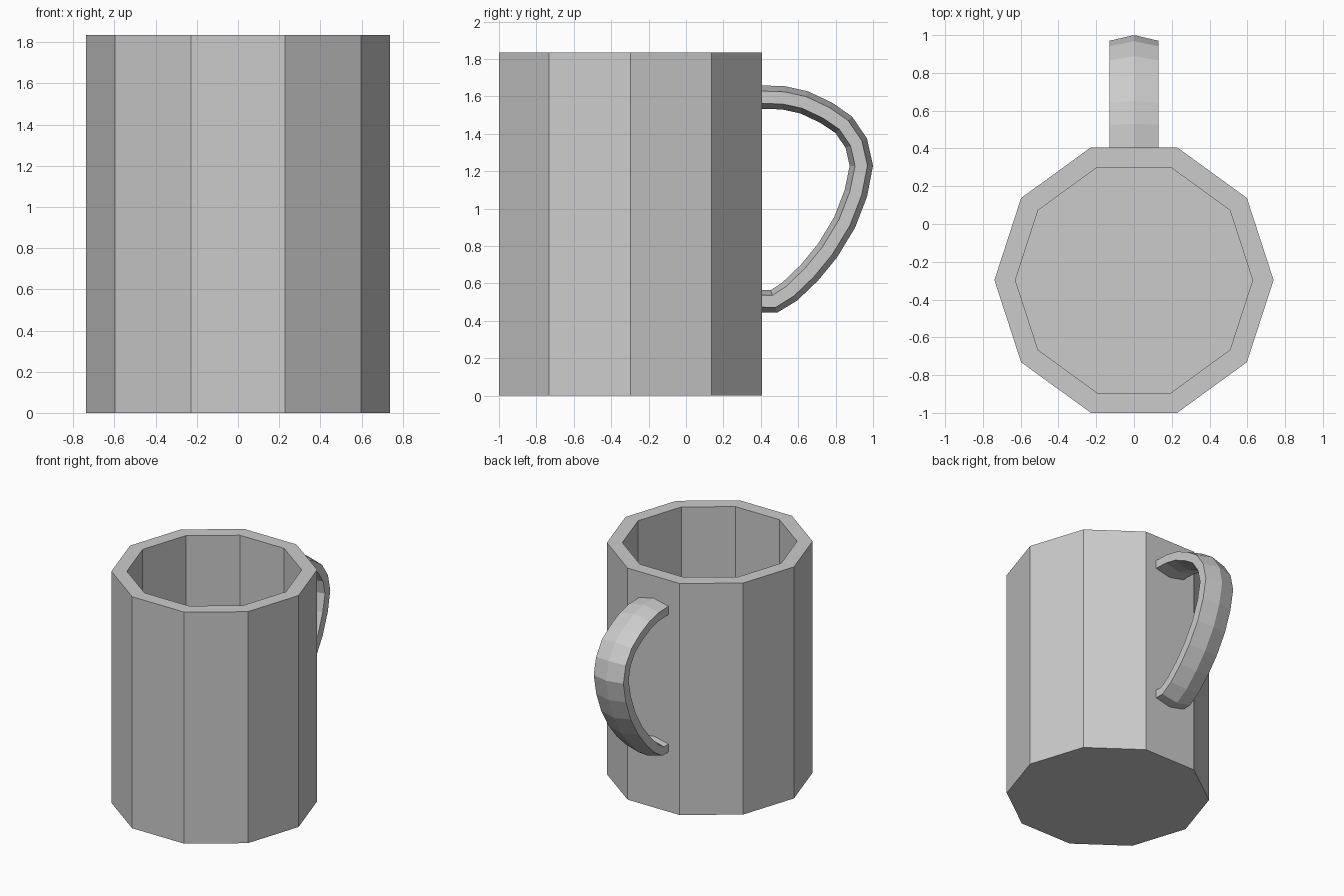
import bpy, bmesh, math
from mathutils import Vector

if "Cube" in bpy.data.objects:
    bpy.data.objects.remove(bpy.data.objects["Cube"])


def make_object(name, bm):
    bmesh.ops.recalc_face_normals(bm, faces=bm.faces)
    mesh = bpy.data.meshes.new(name)
    bm.to_mesh(mesh)
    bm.free()
    obj = bpy.data.objects.new(name, mesh)
    bpy.context.collection.objects.link(obj)
    return obj


def loft(name, rings):
    """Skin closed rings of points in order and cap both ends."""
    bm = bmesh.new()
    loops = [[bm.verts.new(p) for p in ring] for ring in rings]
    for a, b in zip(loops, loops[1:]):
        for i in range(len(a)):
            j = (i + 1) % len(a)
            bm.faces.new((a[i], a[j], b[j], b[i]))
    bm.faces.new(loops[0])
    bm.faces.new(loops[-1])
    return make_object(name, bm)


# Mug body: ten-sided cup with a hollow inside
def decagon(radius, z):
    return [(radius * math.cos(math.tau * i / 10),
             -0.297 + radius * math.sin(math.tau * i / 10), z) for i in range(10)]


loft("mug_body", [decagon(0.739, 0), decagon(0.739, 1.835),
                  decagon(0.628, 1.835), decagon(0.628, 0.1)])

# Handle: six-sided section swept along its outer ridge (y, z)
ridge = [Vector(p) for p in (
    (0.36, 1.66), (0.53, 1.654), (0.652, 1.627), (0.78, 1.567), (0.888, 1.492),
    (0.968, 1.374), (1.0, 1.23), (0.968, 1.064), (0.904, 0.898), (0.807, 0.738),
    (0.706, 0.615), (0.594, 0.508), (0.487, 0.443), (0.36, 0.443))]
section = [(0, 0), (0.13, 0.03), (0.13, 0.096), (0, 0.125), (-0.13, 0.096), (-0.13, 0.03)]

rings = []
for i, p in enumerate(ridge):
    before = (p - ridge[i - 1]).normalized() if i > 0 else Vector((1, 0))
    after = (ridge[i + 1] - p).normalized() if i < len(ridge) - 1 else Vector((-1, 0))
    t = (before + after).normalized()
    inward = Vector((t.y, -t.x))
    rings.append([(x, p.x + inward.x * d, p.y + inward.y * d) for x, d in section])
loft("handle", rings)
